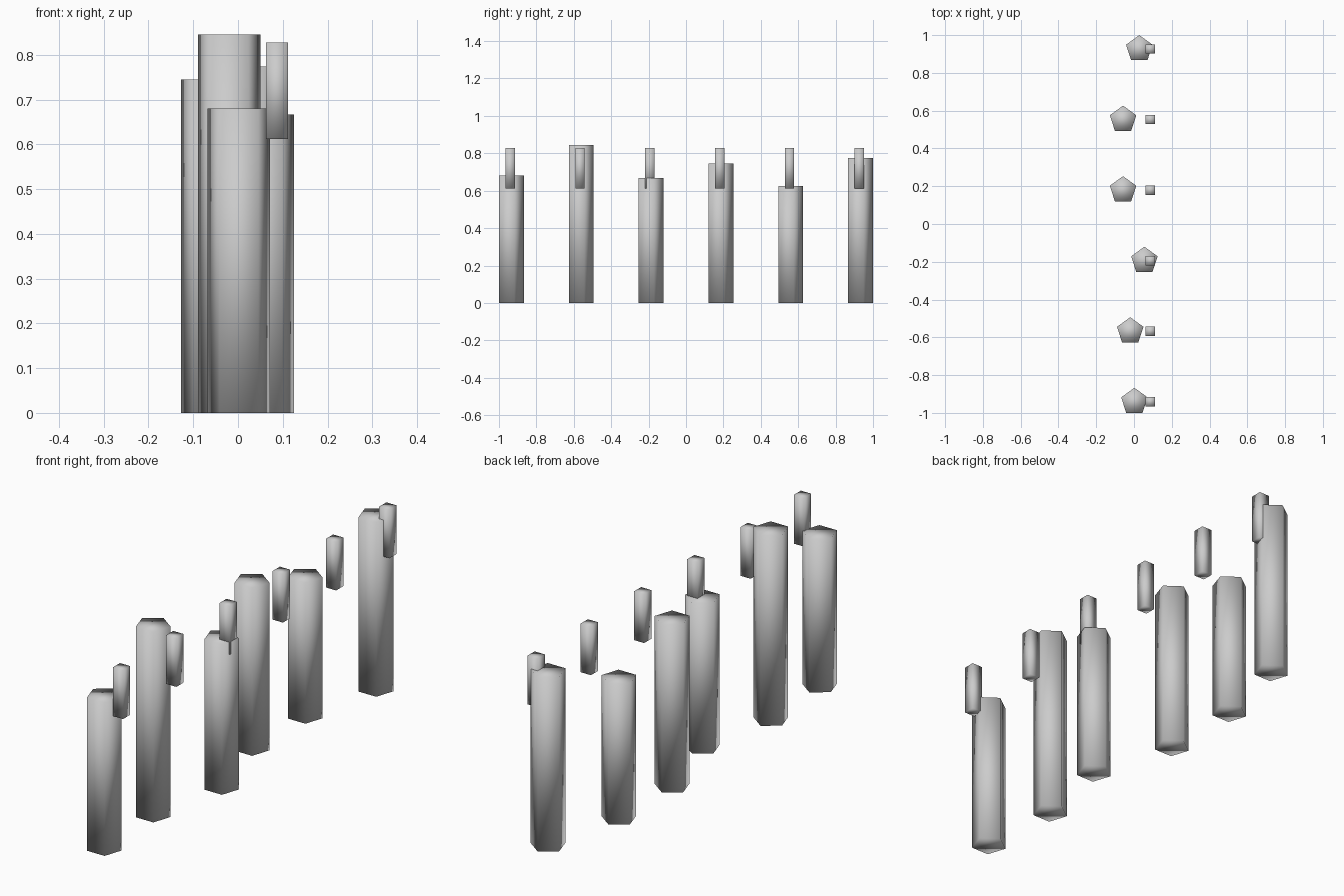
import bpy, math

if "Cube" in bpy.data.objects:
    bpy.data.objects.remove(bpy.data.objects["Cube"])

R = 0.0735          # post circumradius
STEP = 0.3734       # spacing along the row
POSTS = [(0.002, 0.68), (-0.02, 0.845), (0.055, 0.667),
         (-0.058, 0.745), (-0.058, 0.625), (0.028, 0.774)]  # x, height


def prism(name, sides, radius, x, y, z0, z1, turn):
    """Upright smooth-shaded prism between two heights."""
    bpy.ops.mesh.primitive_cylinder_add(
        vertices=sides, radius=radius, depth=z1 - z0,
        location=(x, y, (z0 + z1) / 2), rotation=(0, 0, turn))
    obj = bpy.context.object
    obj.name = name
    bpy.ops.object.transform_apply(location=False, rotation=True, scale=False)
    bpy.ops.object.shade_smooth()
    return obj


for i, (x, height) in enumerate(POSTS):
    y = -0.9405 + STEP * i
    # five-sided post, one corner pointing to the back
    prism(f"post_{i + 1}", 5, R, x, y, 0, height, 0)
    # short square peg at a constant height
    prism(f"peg_{i + 1}", 4, 0.025 * math.sqrt(2), 0.087, y, 0.612, 0.828, math.pi / 4)
